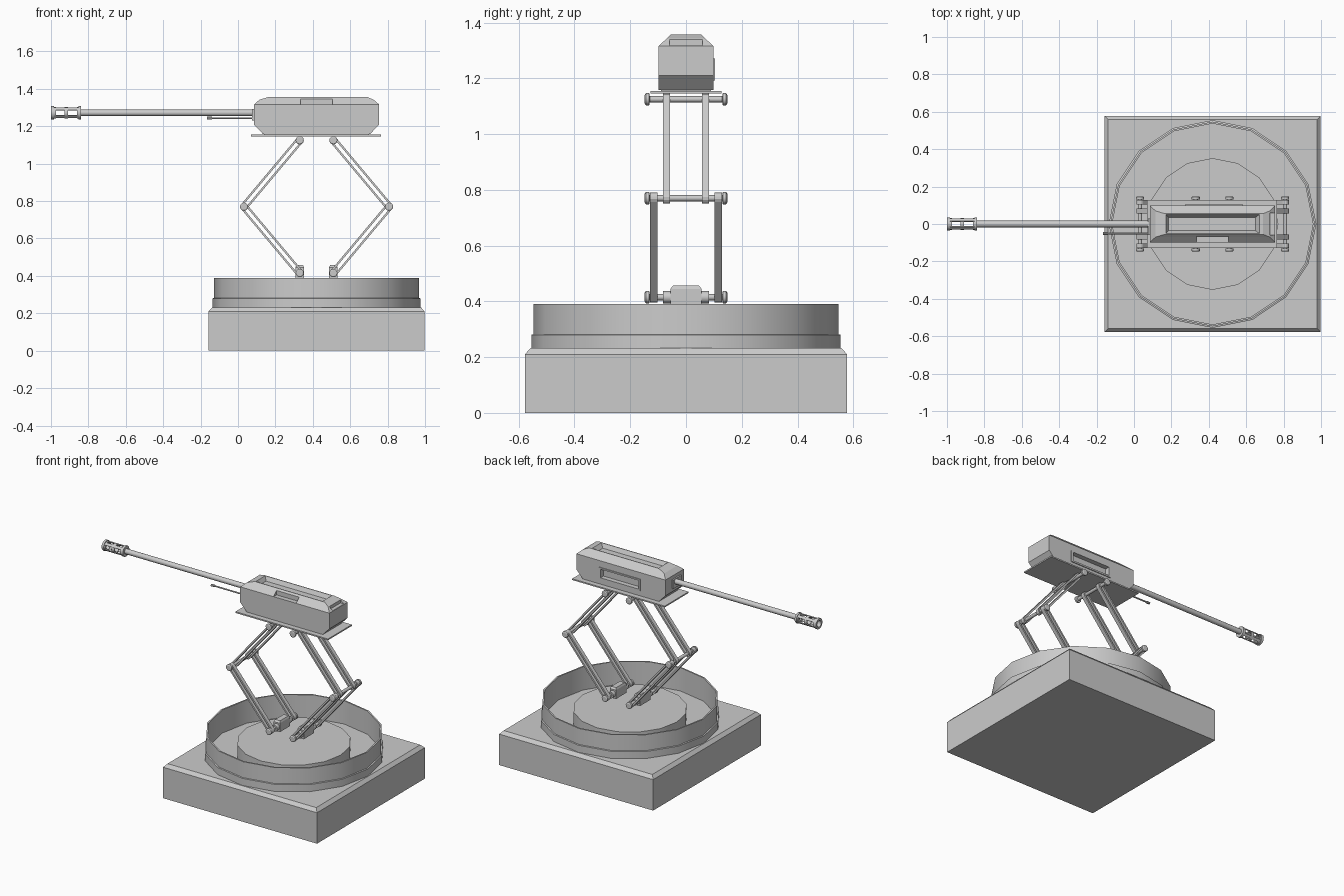
import bpy, bmesh, math
from mathutils import Vector, Matrix

if "Cube" in bpy.data.objects:
    bpy.data.objects.remove(bpy.data.objects["Cube"])

CX = 0.42  # centre of base and linkage


def finish(name, bm, smooth=False):
    bmesh.ops.recalc_face_normals(bm, faces=bm.faces[:])
    me = bpy.data.meshes.new(name)
    bm.to_mesh(me)
    bm.free()
    ob = bpy.data.objects.new(name, me)
    bpy.context.collection.objects.link(ob)
    if smooth:
        bpy.ops.object.select_all(action='DESELECT')
        ob.select_set(True)
        bpy.context.view_layer.objects.active = ob
        bpy.ops.object.shade_smooth_by_angle(angle=math.radians(31))
    return ob


def loft(name, sections):
    """Stack of rectangles (x0, x1, y0, y1, z), capped at both ends."""
    bm = bmesh.new()
    loops = [[bm.verts.new(p) for p in ((a, c, z), (b, c, z), (b, d, z), (a, d, z))]
             for a, b, c, d, z in sections]
    for lo, hi in zip(loops, loops[1:]):
        for i in range(4):
            j = (i + 1) % 4
            bm.faces.new((lo[i], lo[j], hi[j], hi[i]))
    bm.faces.new(loops[0])
    bm.faces.new(loops[-1])
    return finish(name, bm)


def box(name, x0, x1, y0, y1, z0, z1):
    return loft(name, [(x0, x1, y0, y1, z0), (x0, x1, y0, y1, z1)])


def lathe(name, profile, seg, origin, axis='Z', closed=False):
    """Revolve (radius, height) points round an axis; closed makes a tube."""
    bm = bmesh.new()
    rot = {'Z': Matrix(), 'X': Matrix.Rotation(math.pi / 2, 4, 'Y'),
           'Y': Matrix.Rotation(-math.pi / 2, 4, 'X')}[axis]
    loops = []
    for r, h in profile:
        loops.append([bm.verts.new(Vector(origin) + rot @ Vector(
            (r * math.cos(2 * math.pi * i / seg), r * math.sin(2 * math.pi * i / seg), h)))
            for i in range(seg)])
    pairs = list(zip(loops, loops[1:])) + ([(loops[-1], loops[0])] if closed else [])
    for lo, hi in pairs:
        for i in range(seg):
            j = (i + 1) % seg
            bm.faces.new((lo[i], lo[j], hi[j], hi[i]))
    if not closed:
        bm.faces.new(loops[0])
        bm.faces.new(loops[-1])
    return finish(name, bm, True)


def arm(name, p, q, y, width=0.026, r=0.020, slot=0.009):
    """Round-ended link between two (x, z) pivots, slotted right through."""
    p, q = Vector((p[0], 0, p[1])), Vector((q[0], 0, q[1]))
    ang = math.atan2(q.z - p.z, q.x - p.x)
    bm = bmesh.new()

    def outline(radius, off):
        return [bm.verts.new(c + Vector((radius * math.cos(start + math.pi * k / 6), off,
                                         radius * math.sin(start + math.pi * k / 6))))
                for c, start in ((q, ang - math.pi / 2), (p, ang + math.pi / 2)) for k in range(7)]
    loops = [outline(rad, y + s * width / 2) for rad, s in ((r, -1), (r, 1), (slot, 1), (slot, -1))]
    for n in range(4):
        a, b = loops[n], loops[(n + 1) % 4]
        for i in range(14):
            j = (i + 1) % 14
            bm.faces.new((a[i], a[j], b[j], b[i]))
    return finish(name, bm)


def cut(target, cutter):
    cutter.hide_render = True
    m = target.modifiers.new('cut', 'BOOLEAN')
    m.operation, m.solver, m.object = 'DIFFERENCE', 'EXACT', cutter


# Square base with chamfered top
H = 0.578
loft('base', [(CX - h, CX + h, -h, h, z) for h, z in ((H, 0), (H, 0.21), (H - 0.02, 0.232))])

# Turning ring wall and inner turntable
lathe('ring_wall', [(0.555, 0.225), (0.555, 0.28), (0.547, 0.282), (0.547, 0.39),
                    (0.537, 0.39), (0.537, 0.225)], 16, (CX, 0, 0), closed=True)
lathe('turntable', [(0.352, 0.225), (0.352, 0.32)], 16, (CX, 0, 0))

# Folding lift linkage, mirrored front to rear and side to side
for s, end in ((-1, 'fore'), (1, 'aft')):
    foot, knee, head = ((CX + s * d, z) for d, z in ((0.09, 0.415), (0.388, 0.77), (0.09, 1.125)))
    fx = foot[0]
    loft(end + '_foot_block', [(fx - 0.023, fx + 0.023, -0.056, 0.056, 0.385),
                               (fx - 0.023, fx + 0.023, -0.056, 0.056, 0.445),
                               (fx - 0.018, fx + 0.018, -0.046, 0.046, 0.457)])
    lathe(end + '_foot_hub', [(0.022, -0.082), (0.022, 0.082)], 12, (fx, 0, 0.415), 'Y')
    for (x, z), pin in ((foot, 'foot'), (knee, 'knee'), (head, 'head')):
        lathe(f'{end}_{pin}_axle', [(0.016, -0.148), (0.022, -0.144), (0.022, -0.132), (0.011, -0.13),
                                    (0.011, 0.13), (0.022, 0.132), (0.022, 0.144), (0.016, 0.148)],
              12, (x, 0, z), 'Y')
    for side, tag in ((-1, 'near'), (1, 'far')):
        arm(f'{end}_{tag}_lower_arm', foot, knee, side * 0.116)
        arm(f'{end}_{tag}_upper_arm', knee, head, side * 0.070)

# Mounting plate and housing, whose roof rises to a rim round a shallow pit
box('mount_plate', 0.07, 0.765, -0.128, 0.128, 1.146, 1.155)
box('housing_pad', 0.14, 0.70, -0.09, 0.09, 1.153, 1.162)
W = 0.098
housing = loft('housing', [(0.134, 0.706, -W, W, 1.158), (0.085, 0.755, -W, W, 1.21),
                           (0.085, 0.755, -W, W, 1.316), (0.115, 0.725, -0.070, 0.070, 1.342),
                           (0.165, 0.690, -0.055, 0.055, 1.357), (0.170, 0.670, -0.050, 0.050, 1.357),
                           (0.185, 0.650, -0.036, 0.036, 1.330)])

# Side sight window with raised frame, and roof edge notches
frame = box('window_frame', 0.272, 0.582, 0.09, 0.104, 1.193, 1.272)
window = box('window_cutter', 0.285, 0.569, 0.072, 0.2, 1.204, 1.262)
cut(housing, window)
cut(frame, window)
cut(housing, box('notch_cutter', 0.335, 0.505, -0.2, -0.066, 1.316, 1.4))
cut(housing, box('rear_notch_cutter', 0.728, 0.9, -0.06, 0.06, 1.318, 1.4))

# Main barrel, mount and slim secondary barrel
BZ = 1.272
box('barrel_mount', 0.075, 0.10, -0.06, 0.03, 1.232, 1.292)
lathe('barrel', [(0.0175, 0.10), (0.0175, -0.85)], 12, (0, 0, BZ), 'X')
lathe('secondary_barrel', [(0.005, 0.10), (0.005, -0.138), (0.008, -0.14), (0.008, -0.165)],
      8, (0, -0.05, 1.243), 'X')

# Slotted muzzle brake: rings joined by four bars
for n, (x0, x1, r) in enumerate(((-1.0, -0.984, 0.036), (-0.985, -0.974, 0.031),
                                 (-0.928, -0.908, 0.031), (-0.862, -0.852, 0.031),
                                 (-0.854, -0.84, 0.036))):
    hole = 0.022 if x0 < -0.9 else 0.012
    lathe(f'muzzle_ring_{n}', [(r, x0), (r, x1), (hole, x1), (hole, x0)], 12, (0, 0, BZ), 'X', True)
for n in range(4):
    bar = box(f'muzzle_bar_{n}', -0.985, -0.85, -0.009, 0.009, 0.025, 0.031)
    bar.location = (0, 0, BZ)
    bar.rotation_euler.x = math.radians(45 + 90 * n)
